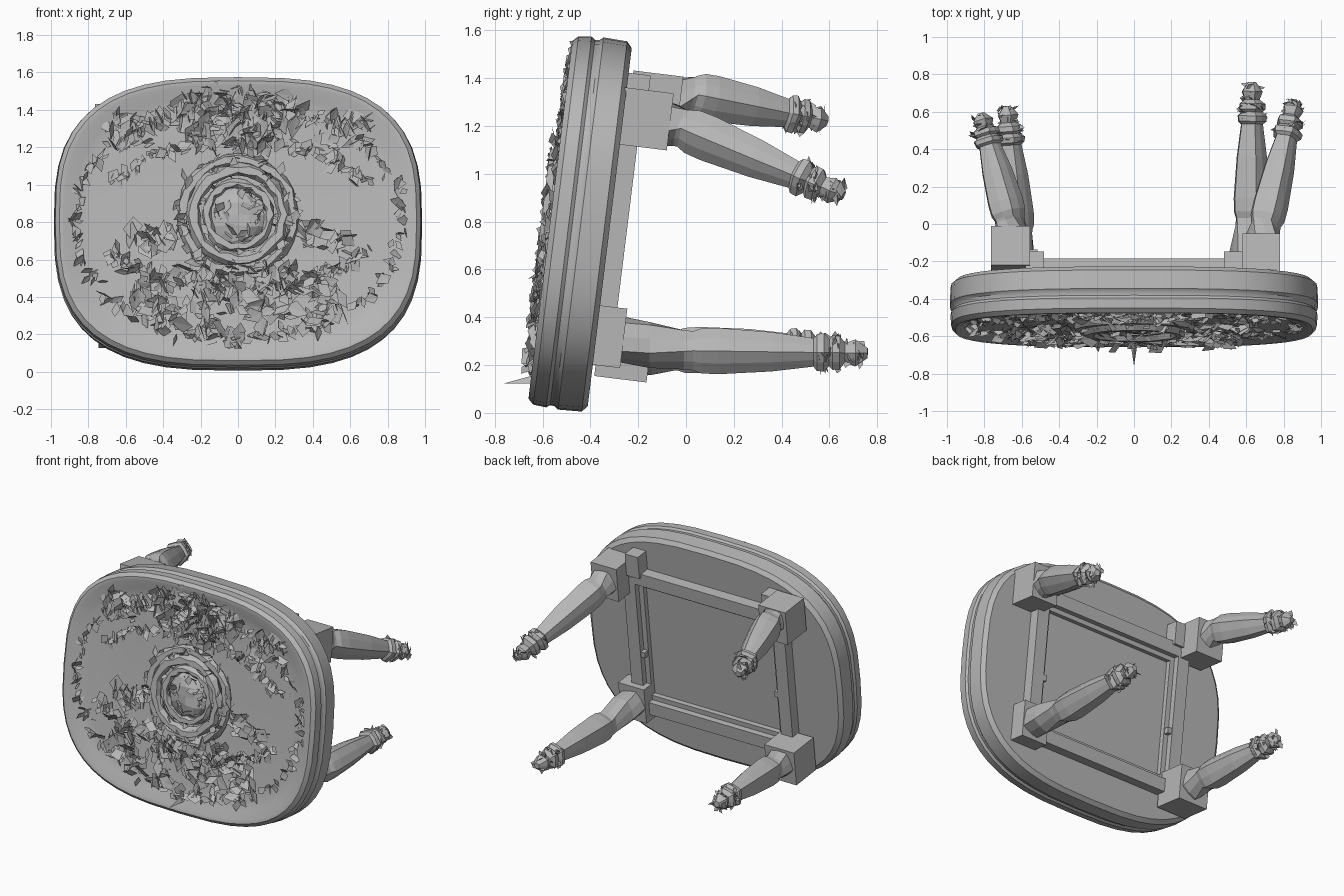
import bpy, bmesh, math, random
from mathutils import Matrix, Vector, Euler

random.seed(7)
if "Cube" in bpy.data.objects:
    bpy.data.objects.remove(bpy.data.objects["Cube"])

GREY = (0.47, 0.47, 0.47, 1)
mat = bpy.data.materials.new("plain grey")
mat.use_nodes = True
mat.diffuse_color = GREY
mat.node_tree.nodes["Principled BSDF"].inputs["Base Color"].default_value = GREY

# The tabletop leans back a little; its frame, blocks and carving share this lean
LEAN = Matrix.Rotation(math.radians(-7), 4, 'X')
TILT = Matrix.Translation((0, -0.44, 0.792)) @ LEAN
HALF_W, HALF_H = 0.985, 0.784


def finish(name, bm, matrix=None, smooth=None):
    bmesh.ops.recalc_face_normals(bm, faces=bm.faces[:])
    me = bpy.data.meshes.new(name)
    bm.to_mesh(me)
    bm.free()
    if matrix:
        me.transform(matrix)
    me.materials.append(mat)
    if smooth:
        me.shade_smooth()
        me.set_sharp_from_angle(angle=math.radians(smooth))
    ob = bpy.data.objects.new(name, me)
    bpy.context.collection.objects.link(ob)


def loft(bm, rings):
    loops = [[bm.verts.new(p) for p in ring] for ring in rings]
    n = len(loops[0])
    for a, b in zip(loops, loops[1:]):
        for i in range(n):
            j = (i + 1) % n
            bm.faces.new((a[i], a[j], b[j], b[i]))
    bm.faces.new(loops[0])
    bm.faces.new(loops[-1])


def box(name, centre, size, matrix):
    bm = bmesh.new()
    bmesh.ops.create_cube(bm, size=1)
    for v in bm.verts:
        v.co = Vector(c + k * s for c, k, s in zip(centre, v.co, size))
    finish(name, bm, matrix)


def outline(inset, y, n=48):
    """Rounded rectangle in the local xz plane."""
    pts = []
    for i in range(n):
        t = math.tau * i / n
        c, s = math.cos(t), math.sin(t)
        pts.append(((HALF_W - inset) * math.copysign(abs(c) ** 0.69, c), y,
                    (HALF_H - inset) * math.copysign(abs(s) ** 0.69, s)))
    return pts


def shard(bm, x, y, z, size):
    """A folded leaf chip with a random turn."""
    turn = Euler((random.uniform(-0.7, 0.7), random.uniform(0, math.tau),
                  random.uniform(-0.7, 0.7))).to_matrix()
    w = size * random.uniform(0.3, 0.7)
    pts = [(-size, 0, 0), (0, -0.4 * size, w), (size, 0, 0), (0.3 * size, 0.3 * size, -w)]
    v = [bm.verts.new(Vector((x, y, z)) + turn @ Vector(p)) for p in pts]
    bm.faces.new(v[:3])
    bm.faces.new((v[0], v[2], v[3]))


# Tabletop with a sunk front, a raised lip and a stepped side
bm = bmesh.new()
moulding = [(0.2, -0.09), (0.11, -0.098), (0.055, -0.127), (0.03, -0.128), (0.008, -0.105),
            (0.003, -0.05), (0.014, -0.035), (0.012, -0.015), (0, 0), (0.004, 0.1), (0.03, 0.122)]
loft(bm, [outline(i, y) for i, y in moulding])
finish("tabletop", bm, TILT, 35)

# Carved medallion: rough rings around a lumpy centre
for i, (radius, tube, y) in enumerate([(0.3, 0.03, -0.11), (0.24, 0.035, -0.135), (0.17, 0.025, -0.12)]):
    bm = bmesh.new()
    rings = []
    for a in range(28):
        t = math.tau * a / 28
        ring = []
        for b in range(6):
            p = math.tau * b / 6
            r = radius + tube * math.cos(p) + random.uniform(-0.01, 0.01)
            ring.append(bm.verts.new((r * math.cos(t), y + tube * math.sin(p), 0.03 + r * math.sin(t))))
        rings.append(ring)
    for a in range(28):
        p, q = rings[a], rings[(a + 1) % 28]
        for b in range(6):
            c = (b + 1) % 6
            bm.faces.new((p[b], p[c], q[c], q[b]))
    finish("medallion_ring_%d" % (i + 1), bm, TILT)

bm = bmesh.new()
bmesh.ops.create_uvsphere(bm, u_segments=14, v_segments=8, radius=0.16)
for v in bm.verts:
    v.co *= random.uniform(0.85, 1.1)
    v.co = Vector((v.co.x, -0.09 + v.co.y * 0.4, 0.03 + v.co.z))
finish("medallion_centre", bm, TILT)

# Carved leaf relief
bm = bmesh.new()


def scatter(count, x0, z0, rx, rz, size, front=-0.135):
    """Fill an ellipse with chips."""
    for _ in range(count):
        a, r = random.uniform(0, math.tau), math.sqrt(random.random())
        shard(bm, x0 + rx * r * math.cos(a), random.uniform(front, -0.09),
              z0 + rz * r * math.sin(a), size * random.uniform(0.6, 1.3))


def band(count, rx, rz, start, end, z0=0, size=0.04, spread=0.02, front=-0.13):
    """Follow an elliptical arc with chips."""
    for i in range(count):
        a = math.radians(start + (end - start) * i / count)
        shard(bm, rx * math.cos(a) + random.gauss(0, spread), random.uniform(front, -0.09),
              z0 + rz * math.sin(a) + random.gauss(0, spread), size * random.uniform(0.6, 1.3))


scatter(190, 0, 0.57, 0.36, 0.16, 0.055, front=-0.12)
scatter(210, 0, -0.43, 0.58, 0.22, 0.055, front=-0.15)
band(170, 0.88, 0.64, 0, 360)
band(90, 0.8, 0.42, 30, 150)
band(120, 0.72, 0.3, 200, 340, z0=-0.06, front=-0.15)
for ring, chips in ((0.3, 90), (0.24, 60), (0.1, 50)):
    band(chips, ring, ring, 0, 360, z0=0.03, size=0.035, front=-0.16)
for side in (-1, 1):
    scatter(22, side * 0.46, -0.08, 0.13, 0.07, 0.06)
    scatter(40, side * 0.55, 0.5, 0.17, 0.1, 0.045, front=-0.12)
finish("carved_leaves", bm, TILT)

# Loose splinter at the lower front
bm = bmesh.new()
bmesh.ops.create_cone(bm, cap_ends=True, segments=3, radius1=0.025, radius2=0, depth=0.14)
finish("splinter", bm, Matrix.Translation((0, -0.69, 0.13)) @ Matrix.Rotation(math.radians(95), 4, 'X'))

# Apron rails on the underside, each with a thin inner ledge
for label, z in (("upper", 0.47), ("lower", -0.49)):
    box(label + "_rail", (0, 0.15, z), (1.1, 0.09, 0.09), TILT)
    box(label + "_ledge", (0, 0.13, z * 0.88), (1.0, 0.05, 0.04), TILT)
for label, s in (("left", 1), ("right", -1)):
    box(label + "_rail", (s * 0.58, 0.15, -0.01), (0.09, 0.09, 0.96), TILT)
    box(label + "_ledge", (s * 0.52, 0.13, -0.01), (0.04, 0.05, 0.9), TILT)
    box(label + "_corner_cleat", (s * 0.53, 0.16, 0.57), (0.1, 0.11, 0.16), TILT)
    box(label + "_peg", (s * 0.53, 0.17, -0.1), (0.05, 0.04, 0.04), TILT)

# Turned legs: (share of length, radius)
TURNING = [(0, 0.08), (0.05, 0.092), (0.15, 0.094), (0.45, 0.08), (0.69, 0.058), (0.71, 0.075),
           (0.75, 0.078), (0.78, 0.055), (0.8, 0.07), (0.84, 0.068), (0.87, 0.04), (0.93, 0.055), (1, 0.02)]


def leg(name, block, size, start, tip):
    box(name + "_block", (0, 0, 0), size, Matrix.Translation(block) @ LEAN)
    start, tip = Vector(start), Vector(tip)
    axis = tip - start
    turn = axis.to_track_quat('Z', 'Y').to_matrix()

    def ring(centre, radius, twist=0):
        out = []
        for i in range(10):
            a = math.tau * i / 10 + twist
            r = radius * (1.08 if i % 2 else 0.94)
            out.append(centre + turn @ Vector((r * math.cos(a), r * math.sin(a), 0)))
        return out

    bm = bmesh.new()
    neck = [ring(Vector(block).lerp(start, t), r, tw)
            for t, r, tw in ((0, 0.095, 0.6), (0.5, 0.095, 0.4), (0.9, 0.08, 0.1))]
    loft(bm, neck + [ring(start + axis * t, r) for t, r in TURNING])
    finish(name, bm)

    # ragged carving round the foot
    bm = bmesh.new()
    for _ in range(40):
        t, a = random.uniform(0.72, 0.99), random.uniform(0, math.tau)
        r = 0.065 if t < 0.85 else 0.04
        p = start + axis * t + turn @ Vector((r * math.cos(a), r * math.sin(a), 0))
        shard(bm, *p, random.uniform(0.02, 0.035))
    finish(name + "_foot_carving", bm)


leg("upper_left_leg", (0.68, -0.17, 1.23), (0.2, 0.21, 0.24), (0.70, 0.0, 1.19), (0.86, 0.66, 0.91))
leg("upper_right_leg", (-0.66, -0.13, 1.30), (0.21, 0.21, 0.24), (-0.67, 0.03, 1.33), (-0.82, 0.59, 1.22))
leg("lower_left_leg", (0.60, -0.33, 0.32), (0.2, 0.14, 0.25), (0.62, 0.03, 0.26), (0.63, 0.76, 0.25))
leg("lower_right_leg", (-0.63, -0.26, 0.26), (0.23, 0.22, 0.24), (-0.63, -0.04, 0.26), (-0.68, 0.63, 0.28))
